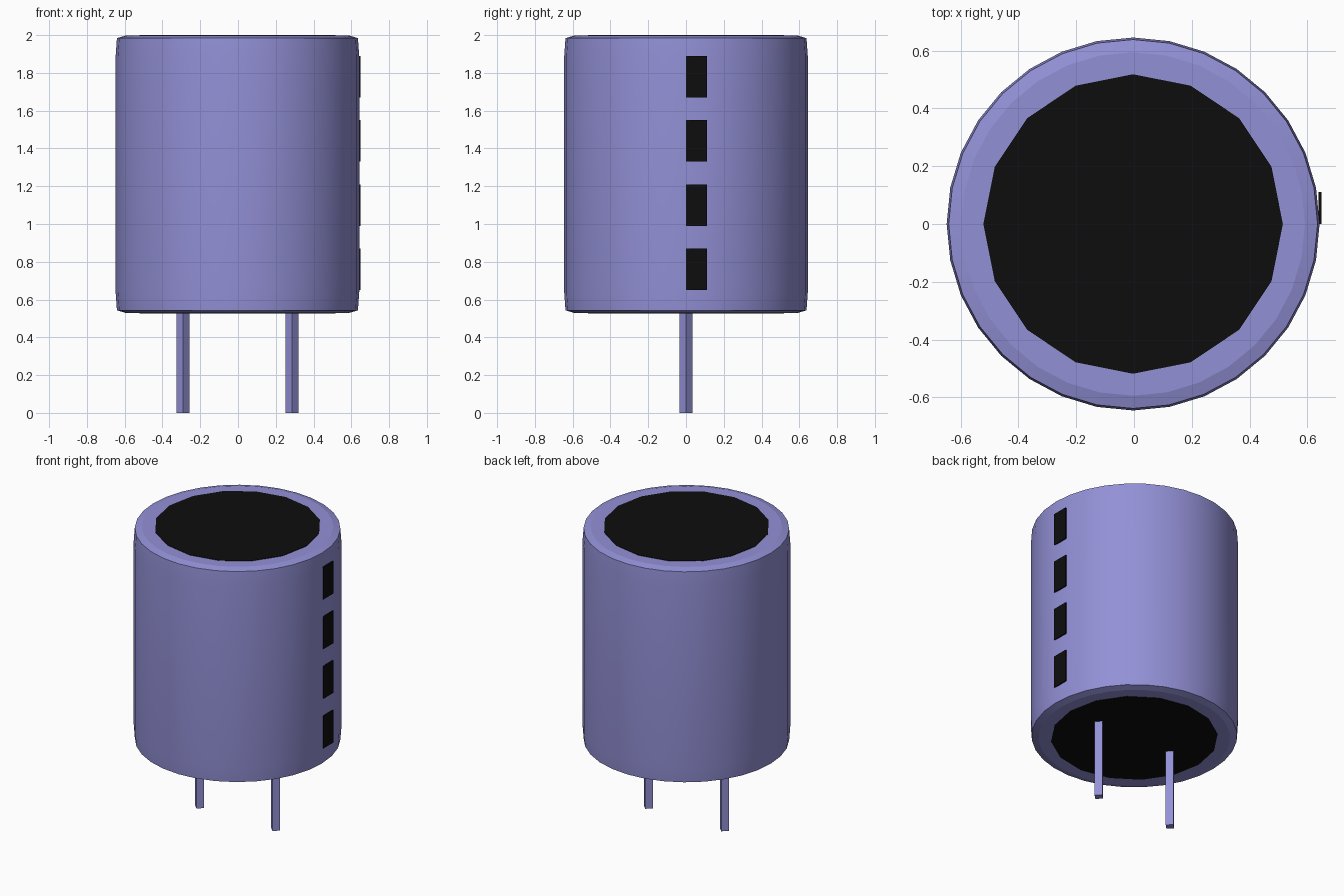
import bpy
import bmesh
import math

cube = bpy.data.objects.get("Cube")
if cube:
    bpy.data.objects.remove(cube, do_unlink=True)

CENTRE_X = -0.003
BOTTOM, TOP = 0.53, 1.997


def make_material(name, colour):
    mat = bpy.data.materials.new(name)
    mat.use_nodes = True
    mat.diffuse_color = colour
    mat.node_tree.nodes["Principled BSDF"].inputs["Base Color"].default_value = colour
    return mat


def add_cylinder(name, sides, radius, z0, z1, x, mat):
    bpy.ops.mesh.primitive_cylinder_add(vertices=sides, radius=radius, depth=z1 - z0,
                                        location=(x, 0, (z0 + z1) / 2))
    obj = bpy.context.object
    obj.name = name
    obj.data.materials.append(mat)
    return obj


violet = make_material("violet", (0.29, 0.28, 0.67, 1))
black = make_material("black", (0.004, 0.004, 0.004, 1))


# Can: a slightly bulged, chamfered profile turned about the z axis
def add_can(sides=32):
    half = [(0.594, 0), (0.638, 0.013), (0.645, 0.11)]
    profile = [(r, BOTTOM + h) for r, h in half]
    profile += [(r, TOP - h) for r, h in reversed(half)]
    bm = bmesh.new()
    rings = []
    for r, z in profile:
        angles = [math.tau * i / sides for i in range(sides)]
        rings.append([bm.verts.new((r * math.cos(a), r * math.sin(a), z)) for a in angles])
    for low, high in zip(rings, rings[1:]):
        for i in range(sides):
            j = (i + 1) % sides
            bm.faces.new((low[i], low[j], high[j], high[i]))
    bm.faces.new(list(reversed(rings[0])))
    bm.faces.new(rings[-1])
    mesh = bpy.data.meshes.new("can")
    bm.to_mesh(mesh)
    bm.free()
    mesh.materials.append(violet)
    obj = bpy.data.objects.new("can", mesh)
    obj.location.x = CENTRE_X
    bpy.context.collection.objects.link(obj)
    bpy.ops.object.select_all(action="DESELECT")
    obj.select_set(True)
    bpy.context.view_layer.objects.active = obj
    bpy.ops.object.shade_smooth_by_angle(angle=math.radians(15))


add_can()

# End discs
add_cylinder("top_disc", 16, 0.518, TOP - 0.004, TOP + 0.003, CENTRE_X, black)
add_cylinder("bottom_disc", 16, 0.518, BOTTOM - 0.003, BOTTOM + 0.004, CENTRE_X, black)

# Square pins, turned corner-on to the front
for side, name in ((1, "left_pin"), (-1, "right_pin")):
    add_cylinder(name, 4, 0.034, 0, BOTTOM + 0.02, CENTRE_X + side * 0.288, violet)

# Dashed polarity stripe on the side
for i in range(4):
    bpy.ops.mesh.primitive_cube_add(size=1, location=(0.6435, 0.055, 0.76 + 0.34 * i))
    dash = bpy.context.object
    dash.name = f"stripe_dash_{i + 1}"
    dash.scale = (0.009, 0.11, 0.22)
    dash.data.materials.append(black)
